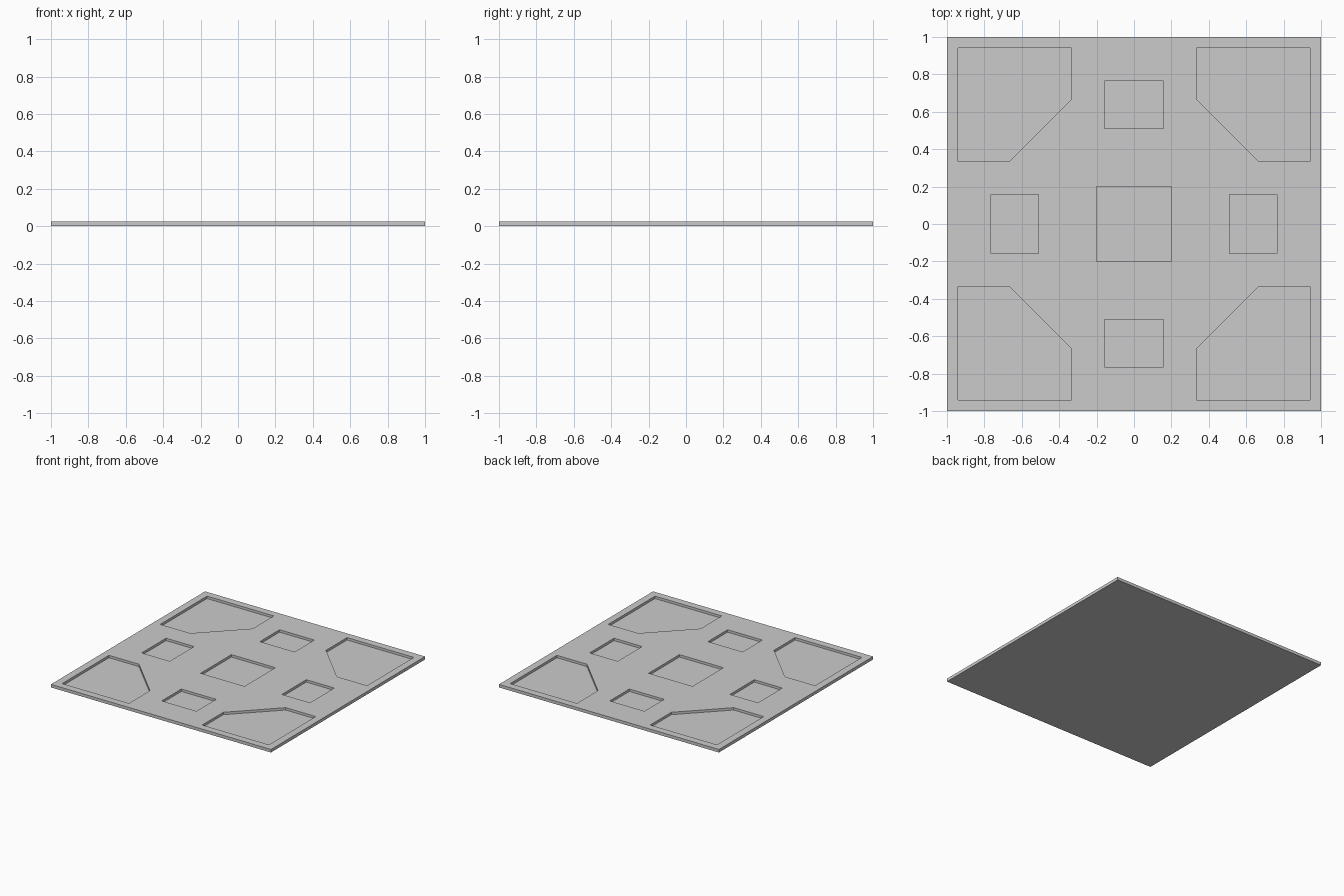
import bpy, bmesh

if "Cube" in bpy.data.objects:
    bpy.data.objects.remove(bpy.data.objects["Cube"])

THICK = 0.025   # plate thickness
FLOOR = 0.005   # height of the pocket floors


def add_prism(bm, outline, z0, z1):
    """Extrude a flat outline between two heights."""
    face = bm.faces.new([bm.verts.new((x, y, z0)) for x, y in outline])
    ext = bmesh.ops.extrude_face_region(bm, geom=[face])
    for v in ext["geom"]:
        if isinstance(v, bmesh.types.BMVert):
            v.co.z = z1


def make_object(name, outlines, z0, z1):
    bm = bmesh.new()
    for outline in outlines:
        add_prism(bm, outline, z0, z1)
    bmesh.ops.recalc_face_normals(bm, faces=bm.faces)
    mesh = bpy.data.meshes.new(name)
    bm.to_mesh(mesh)
    bm.free()
    obj = bpy.data.objects.new(name, mesh)
    bpy.context.collection.objects.link(obj)
    return obj


def rect(x0, x1, y0, y1):
    return [(x0, y0), (x1, y0), (x1, y1), (x0, y1)]


# Pocket outlines: centre square, then one corner and one side repeated by quarter turns
corner = [(0.94, 0.94), (0.333, 0.94), (0.333, 0.667), (0.667, 0.333), (0.94, 0.333)]
side = rect(0.51, 0.765, -0.158, 0.158)
pockets = [rect(-0.2, 0.2, -0.2, 0.2)]
for _ in range(4):
    pockets += [corner, side]
    corner = [(-y, x) for x, y in corner]
    side = [(-y, x) for x, y in side]

# Square floor plate
plate = make_object("floor_plate", [rect(-1, 1, -1, 1)], 0, THICK)

# Recessed pockets cut into the top
cutter = make_object("pocket_cutter", pockets, FLOOR, THICK + 0.05)
cutter.hide_render = True
cut = plate.modifiers.new("pockets", 'BOOLEAN')
cut.operation = 'DIFFERENCE'
cut.solver = 'EXACT'
cut.object = cutter

# Apply the cut and discard the cutter
bpy.context.view_layer.objects.active = plate
plate.select_set(True)
bpy.ops.object.modifier_apply(modifier=cut.name)
bpy.data.objects.remove(cutter)
